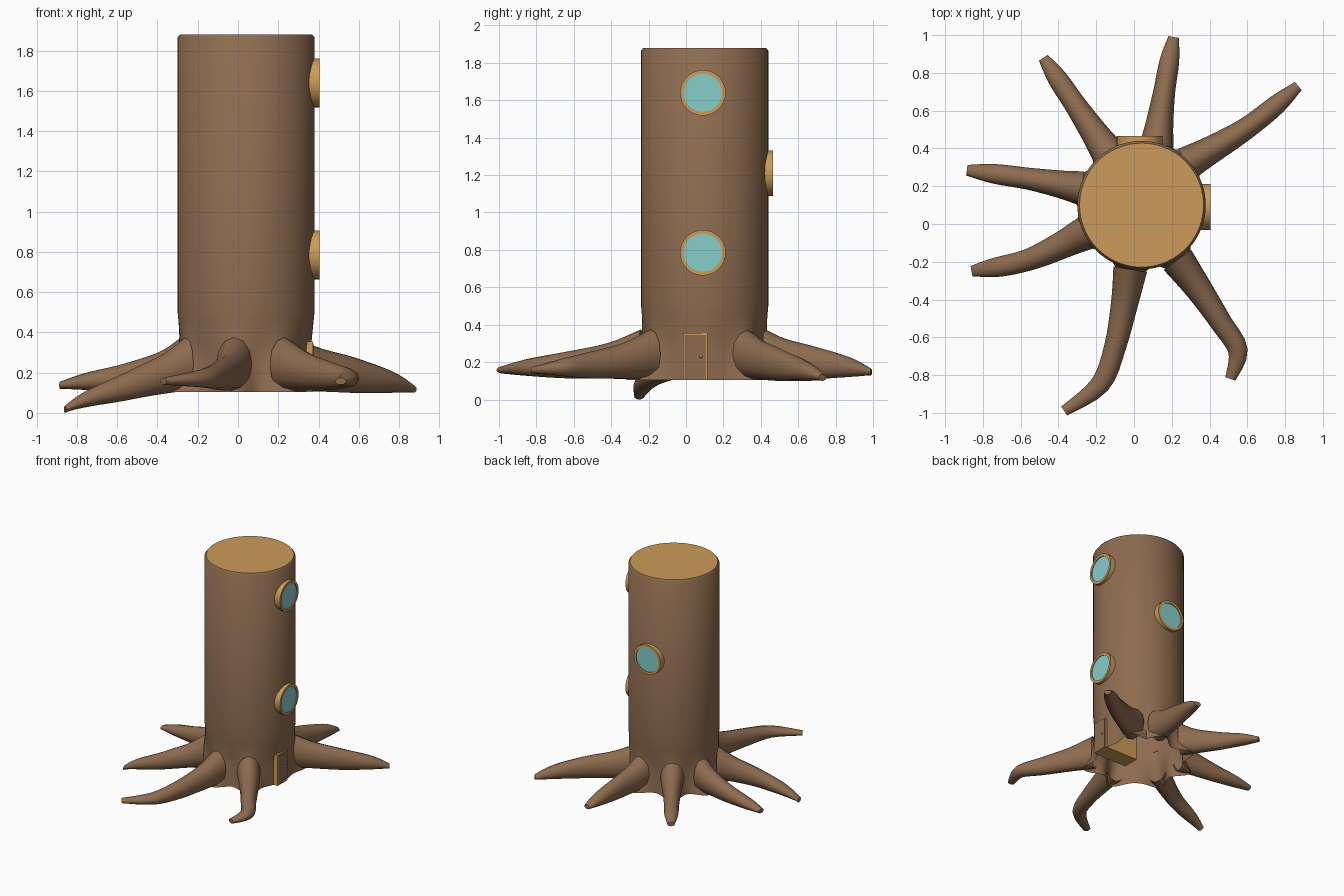
import bpy, bmesh, math
from mathutils import Vector

if "Cube" in bpy.data.objects:
    bpy.data.objects.remove(bpy.data.objects["Cube"])

CX, CY, R = 0.04, 0.10, 0.34


def material(name, rgb):
    m = bpy.data.materials.new(name)
    m.diffuse_color = (*rgb, 1)
    m.use_nodes = True
    m.node_tree.nodes["Principled BSDF"].inputs["Base Color"].default_value = m.diffuse_color
    return m


BARK = material("bark", (0.27, 0.15, 0.08))
WOOD = material("cut_wood", (0.60, 0.33, 0.10))
GLASS = material("glass", (0.24, 0.62, 0.60))


def finish(name, bm, mat, angle=40):
    bmesh.ops.recalc_face_normals(bm, faces=bm.faces)
    me = bpy.data.meshes.new(name)
    bm.to_mesh(me)
    bm.free()
    me.materials.append(mat)
    ob = bpy.data.objects.new(name, me)
    bpy.context.collection.objects.link(ob)
    bpy.ops.object.select_all(action='DESELECT')
    ob.select_set(True)
    bpy.context.view_layer.objects.active = ob
    bpy.ops.object.shade_smooth_by_angle(angle=math.radians(angle))
    return ob


def loft(rings, cap_start=False, cap_end=False):
    bm = bmesh.new()
    vs = [[bm.verts.new(p) for p in ring] for ring in rings]
    n = len(vs[0])
    for a, b in zip(vs, vs[1:]):
        for i in range(n):
            j = (i + 1) % n
            bm.faces.new((a[i], a[j], b[j], b[i]))
    if cap_start:
        bm.faces.new(vs[0])
    if cap_end:
        bm.faces.new(vs[-1])
    return bm


def box(name, lo, hi, mat):
    bm = bmesh.new()
    bmesh.ops.create_cube(bm, size=1)
    for v in bm.verts:
        v.co = [(l + h) / 2 + c * (h - l) for l, h, c in zip(lo, hi, v.co)]
    return finish(name, bm, mat)


def spline(pts, u):
    # Catmull-Rom through the points, u from 0 to 1
    ext = [pts[0], *pts, pts[-1]]
    s = u * (len(pts) - 1)
    k = min(int(s), len(pts) - 2)
    t = s - k
    return [.5 * (2 * q + (r - p) * t + (2 * p - 5 * q + 4 * r - w) * t * t
                  + (3 * q - p - 3 * r + w) * t ** 3)
            for p, q, r, w in zip(*ext[k:k + 4])]


# Roots: extra height midway, droop of the tip, plan path
ROOTS = [
    (.03, .00, [(.12, .42), (.16, .70), (.21, .99)]),
    (.03, .03, [(.28, .32), (.60, .51), (.87, .73)]),
    (.00, -.01, [(.23, -.19), (.34, -.34), (.46, -.52), (.55, -.67), (.51, -.82)]),
    (.00, -.01, [(-.02, -.24), (-.05, -.42), (-.10, -.65), (-.18, -.85), (-.37, -.99)]),
    (.00, .13, [(-.26, -.05), (-.56, -.19), (-.86, -.25)]),
    (.00, .01, [(-.28, .19), (-.56, .24), (-.885, .285)]),
    (.00, .00, [(-.14, .38), (-.31, .63), (-.48, .88)]),
]
# Shared root section along its length: bottom, top, half width
SECTION = [(.11, .375, .09), (.11, .30, .072), (.11, .25, .058), (.12, .21, .052), (.13, .165, .028)]


def build_root(name, lift, droop, path):
    rings = []
    for u in (k / 16 for k in range(17)):
        x, y = spline(path, u)
        a, b = spline(path, max(u - .03, 0)), spline(path, min(u + .03, 1))
        low, top, w = spline(SECTION, u)
        top += lift * math.sin(math.pi * u)
        mid = Vector((x, y, (low + top) / 2 - droop * u ** 1.4))
        side = Vector((a[1] - b[1], b[0] - a[0], 0)).normalized()
        rings.append([mid + side * w * math.cos(t) + Vector((0, 0, (top - low) / 2 * math.sin(t)))
                      for t in (math.tau * s / 12 for s in range(12))])
    finish(name, loft(rings, cap_end=True), BARK, 50)


for i, (lift, droop, path) in enumerate(ROOTS, 1):
    build_root(f"root_{i}", lift, droop, path)

# Trunk: hollow wall that flares out toward each root
DIRS = [math.atan2(p[0][1] - CY, p[0][0] - CX) for _, _, p in ROOTS]


def trunk_radius(t, z):
    if z > 1.87:
        return R - .012
    f = max(0, (.50 - z) / .40)
    bump = max(math.exp(-(((t - d + math.pi) % math.tau - math.pi) / .22) ** 2) for d in DIRS)
    return R - .02 * min(1, f * 2) + .11 * f * f * bump


rings = []
for z in [.105] + [.14 + .04 * k for k in range(10)] + [.60, 1.865, 1.88]:
    rings.append([(CX + trunk_radius(t, z) * math.cos(t), CY + trunk_radius(t, z) * math.sin(t), z)
                  for t in (math.tau * s / 72 for s in range(72))])
finish("trunk", loft(rings), BARK)

# Cut top of the stump
bm = bmesh.new()
bm.faces.new([bm.verts.new(p) for p in rings[-1]])
finish("stump_top", bm, WOOD)


# Round windows: frame ring plus glass, facing along a given direction
def window(name, centre, out):
    c, out = Vector(centre), Vector(out)
    up = Vector((0, 0, 1))
    side = up.cross(out)

    def ring(r, d):
        return [c + out * d + (side * math.cos(t) + up * math.sin(t)) * r
                for t in (math.tau * s / 32 for s in range(32))]
    finish(name + "_frame", loft([ring(.122, 0), ring(.122, .06), ring(.102, .06), ring(.102, .052)],
                                 cap_start=True), WOOD)
    bm = bmesh.new()
    bm.faces.new([bm.verts.new(p) for p in ring(.102, .053)])
    finish(name + "_glass", bm, GLASS)


window("upper_window", (.345, .09, 1.64), (1, 0, 0))
window("lower_window", (.345, .09, .785), (1, 0, 0))
window("back_window", (.03, .405, 1.21), (0, 1, 0))

# Door: deep wooden surround, bark-coloured panel and a small knob
box("door_surround", (.07, -.017, .105), (.373, .115, .355), WOOD)
box("door_panel", (.36, -.008, .106), (.375, .106, .346), BARK)
bm = bmesh.new()
bmesh.ops.create_uvsphere(bm, u_segments=12, v_segments=8, radius=.008)
bmesh.ops.translate(bm, verts=bm.verts, vec=(.378, .08, .23))
finish("door_knob", bm, WOOD)
